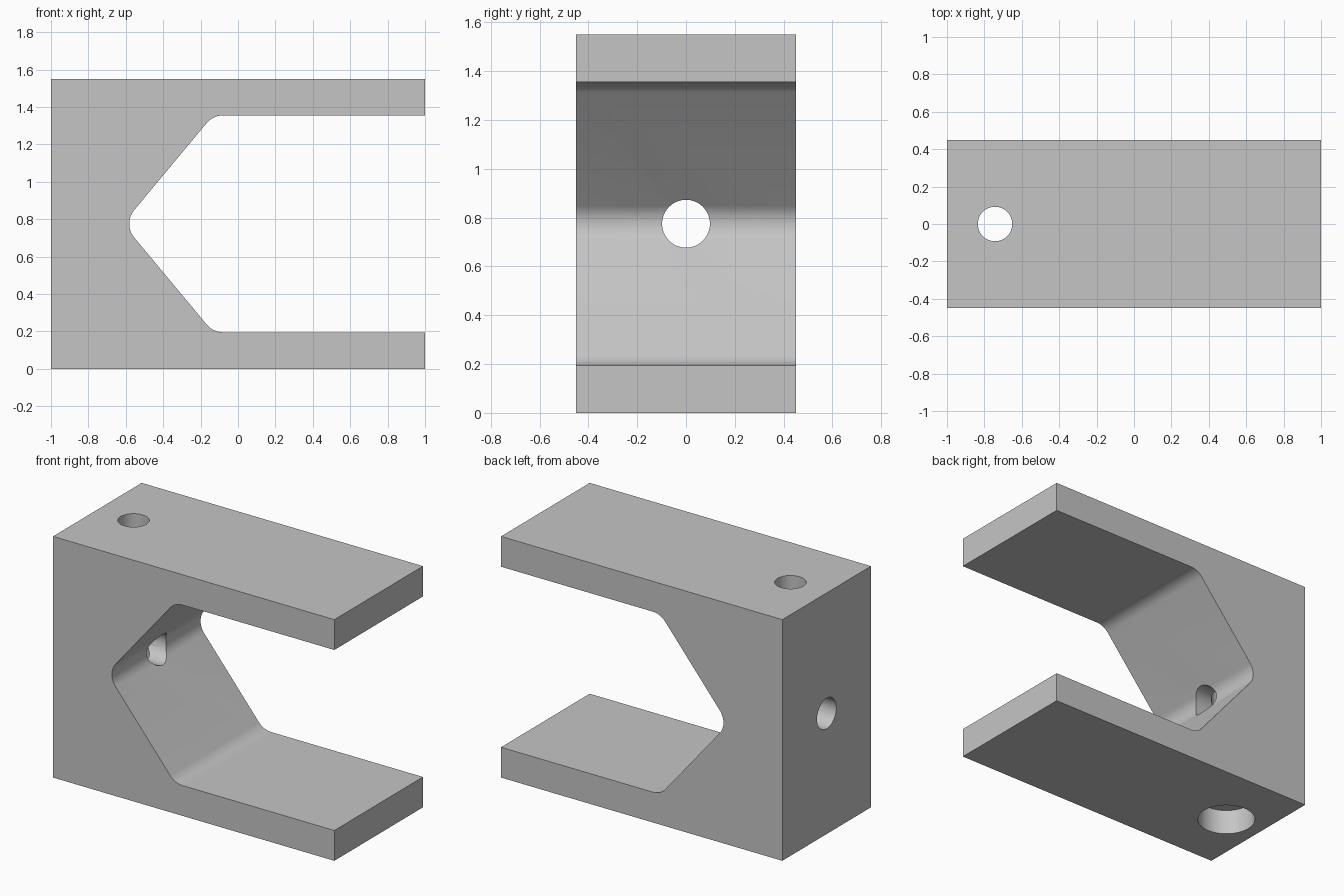
import bpy
import bmesh
from math import pi, tan, radians
from mathutils import Vector

cube = bpy.data.objects.get("Cube")
if cube:
    bpy.data.objects.remove(cube, do_unlink=True)

HEIGHT, HALF_DEPTH, PLATE = 1.55, 0.45, 0.195
MID = HEIGHT / 2
HOLE_X = -0.743

grey = bpy.data.materials.new("machined grey")
grey.use_nodes = True
colour = (0.56, 0.56, 0.56, 1)
grey.diffuse_color = colour
grey.node_tree.nodes["Principled BSDF"].inputs["Base Color"].default_value = colour


def fillet(before, corner, after, radius, steps=12):
    """Points of a round arc that replaces a sharp profile corner."""
    a, c, b = Vector(before), Vector(corner), Vector(after)
    u, v = (a - c).normalized(), (b - c).normalized()
    half = u.angle(v) / 2
    start = c + u * radius / tan(half)
    end = c + v * radius / tan(half)
    centre = c + (u + v).normalized() * (radius ** 2 + (radius / tan(half)) ** 2) ** 0.5
    p, q = (start - centre).normalized(), (end - centre).normalized()
    return [centre + p.slerp(q, i / steps) * radius for i in range(steps + 1)]


def cylinder_cutter(name, radius, length, location, rotation=(0, 0, 0)):
    bpy.ops.mesh.primitive_cylinder_add(vertices=64, radius=radius, depth=length,
                                        location=location, rotation=rotation)
    cutter = bpy.context.object
    cutter.name = name
    cutter.hide_render = True
    cutter.data.materials.append(grey)
    return cutter


# Side profile: block with two arms around a rounded V-shaped notch
low, high = PLATE, HEIGHT - PLATE
apex_x = -0.616
shoulder_x = apex_x + (high - MID) / tan(radians(50.2))
notch = [(1, high), (shoulder_x, high), (apex_x, MID), (shoulder_x, low), (1, low)]
profile = [Vector(p) for p in ((1, 0), (-1, 0), (-1, HEIGHT), (1, HEIGHT), (1, high))]
for i in (1, 2, 3):
    profile += fillet(notch[i - 1], notch[i], notch[i + 1], 0.115)
profile.append(Vector(notch[-1]))

bm = bmesh.new()
face = bm.faces.new([bm.verts.new((p.x, -HALF_DEPTH, p.y)) for p in profile])
extruded = bmesh.ops.extrude_face_region(bm, geom=[face])
bmesh.ops.translate(bm, vec=(0, 2 * HALF_DEPTH, 0),
                    verts=[g for g in extruded["geom"] if isinstance(g, bmesh.types.BMVert)])
bmesh.ops.recalc_face_normals(bm, faces=bm.faces)
mesh = bpy.data.meshes.new("notched_bracket")
bm.to_mesh(mesh)
bm.free()
mesh.materials.append(grey)
bracket = bpy.data.objects.new("notched_bracket", mesh)
bpy.context.collection.objects.link(bracket)

# Bolt holes: vertical bore, counterbore underneath, cross bore through the back wall
cutters = [
    cylinder_cutter("vertical_bore_cutter", 0.092, 2, (HOLE_X, 0, MID)),
    cylinder_cutter("counterbore_cutter", 0.176, 0.33, (HOLE_X, 0, 0)),
    cylinder_cutter("cross_bore_cutter", 0.098, 1, (-0.8, 0, MID), (0, pi / 2, 0)),
]
bpy.ops.object.select_all(action='DESELECT')
bracket.select_set(True)
bpy.context.view_layer.objects.active = bracket
for cutter in cutters:
    cut = bracket.modifiers.new(cutter.name, 'BOOLEAN')
    cut.operation = 'DIFFERENCE'
    cut.solver = 'EXACT'
    cut.object = cutter
    bpy.ops.object.modifier_apply(modifier=cut.name)
for cutter in cutters:
    bpy.data.objects.remove(cutter, do_unlink=True)

bpy.ops.object.shade_smooth_by_angle(angle=radians(30))
